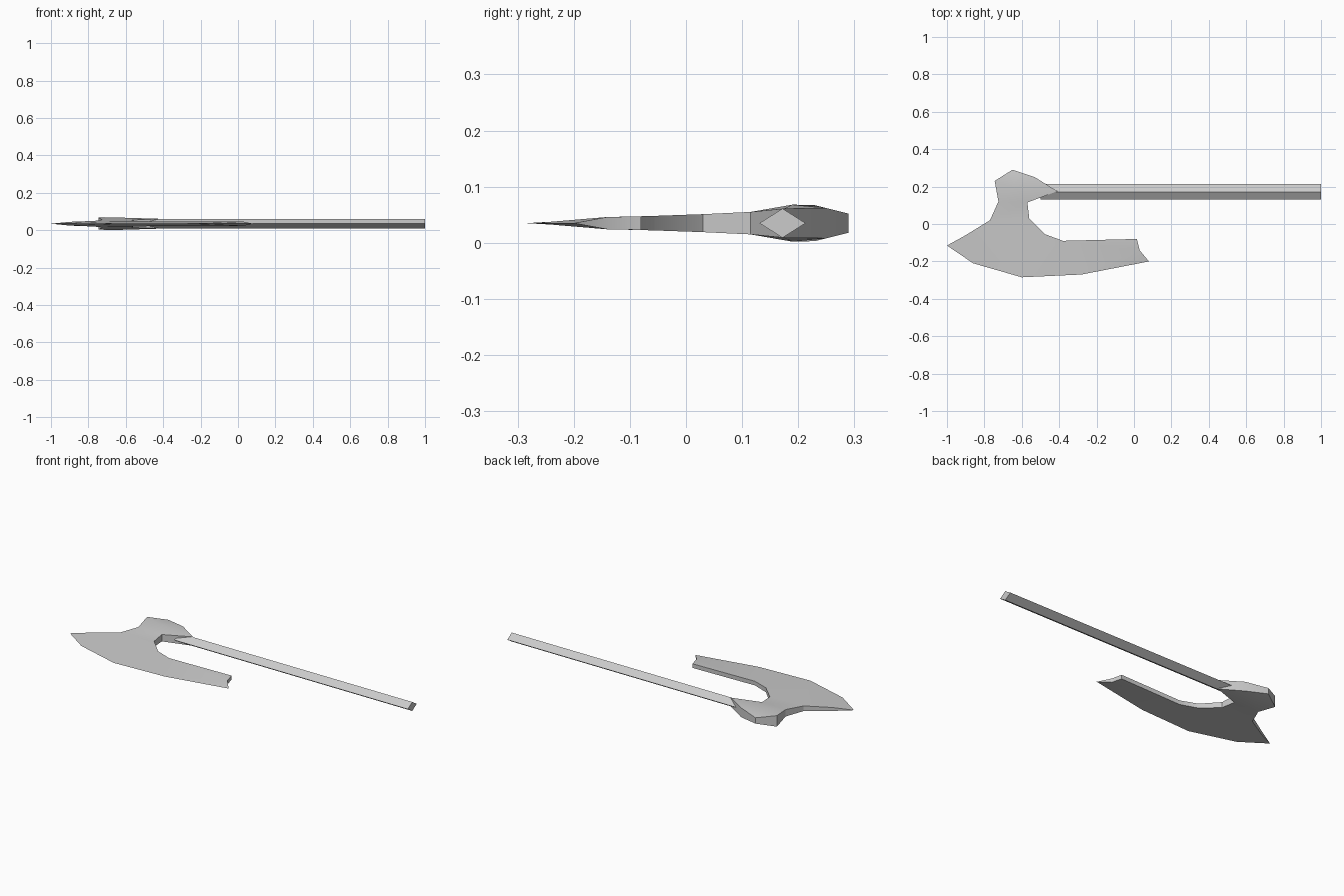
import bpy
import bmesh
from math import radians

MID = 0.035  # height of the symmetry plane

cube = bpy.data.objects.get("Cube")
if cube:
    bpy.data.objects.remove(cube, do_unlink=True)

steel = bpy.data.materials.new("plain grey")
steel.use_nodes = True
grey = (0.6, 0.6, 0.6, 1)
steel.diffuse_color = grey
steel.node_tree.nodes["Principled BSDF"].inputs["Base Color"].default_value = grey


def make_object(name, bm):
    """Turn a bmesh into a grey object in the scene."""
    bmesh.ops.recalc_face_normals(bm, faces=bm.faces)
    mesh = bpy.data.meshes.new(name)
    bm.to_mesh(mesh)
    bm.free()
    mesh.materials.append(steel)
    obj = bpy.data.objects.new(name, mesh)
    bpy.context.collection.objects.link(obj)
    return obj


def build_axe_head():
    # Outline points: x, y, half thickness (zero along the cutting edge)
    points = [
        (-1, -.115, 0), (-.9, -.06, .01), (-.77, .02, .015),
        (-.725, .12, .02), (-.745, .23, .032), (-.65, .29, .017),
        (-.53, .25, .027), (-.41, .175, .026), (-.57, .115, .02),
        (-.56, .03, .016), (-.475, -.055, .013), (-.38, -.09, .012),
        (.015, -.08, .012), (.03, -.14, .011), (.08, -.2, 0),
        (-.28, -.27, 0), (-.6, -.285, 0), (-.86, -.21, 0),
    ]
    rim = len(points)
    points.append((-.64, .19, .033))  # raised centre of the socket

    bm = bmesh.new()
    upper = [bm.verts.new((x, y, MID + h)) for x, y, h in points]
    lower = [bm.verts.new((x, y, MID - h)) if h else upper[i]
             for i, (x, y, h) in enumerate(points)]

    # Cheeks: blade strips, then a fan around the socket centre
    cheeks = [(0, 1, 17), (1, 2, 16, 17), (2, 9, 10, 16), (2, 3, 8, 9),
              (10, 11, 15, 16), (11, 12, 13, 15), (13, 14, 15)]
    cheeks += [(rim, i, i + 1) for i in range(3, 8)] + [(rim, 8, 3)]
    for side in (upper, lower):
        for face in cheeks:
            bm.faces.new([side[i] for i in face])

    # Walls around the thick part of the outline
    for i in range(rim):
        j = (i + 1) % rim
        ring = list(dict.fromkeys((upper[i], upper[j], lower[j], lower[i])))
        if len(ring) > 2:
            bm.faces.new(ring)
    return make_object("axe_head", bm)


def build_handle():
    # Diamond section swept along x
    y, wide, tall = .172, .041, .026
    section = [(y + wide, MID), (y, MID + tall), (y - wide, MID), (y, MID - tall)]
    bm = bmesh.new()
    face = bm.faces.new([bm.verts.new((-.5, py, pz)) for py, pz in section])
    swept = bmesh.ops.extrude_face_region(bm, geom=[face], use_keep_orig=True)["geom"]
    ends = [g for g in swept if isinstance(g, bmesh.types.BMVert)]
    bmesh.ops.translate(bm, verts=ends, vec=(1.5, 0, 0))
    return make_object("handle", bm)


build_handle()
head = build_axe_head()

# Soft cheeks with crisp borders
bpy.ops.object.select_all(action="DESELECT")
head.select_set(True)
bpy.context.view_layer.objects.active = head
bpy.ops.object.shade_smooth_by_angle(angle=radians(30))
